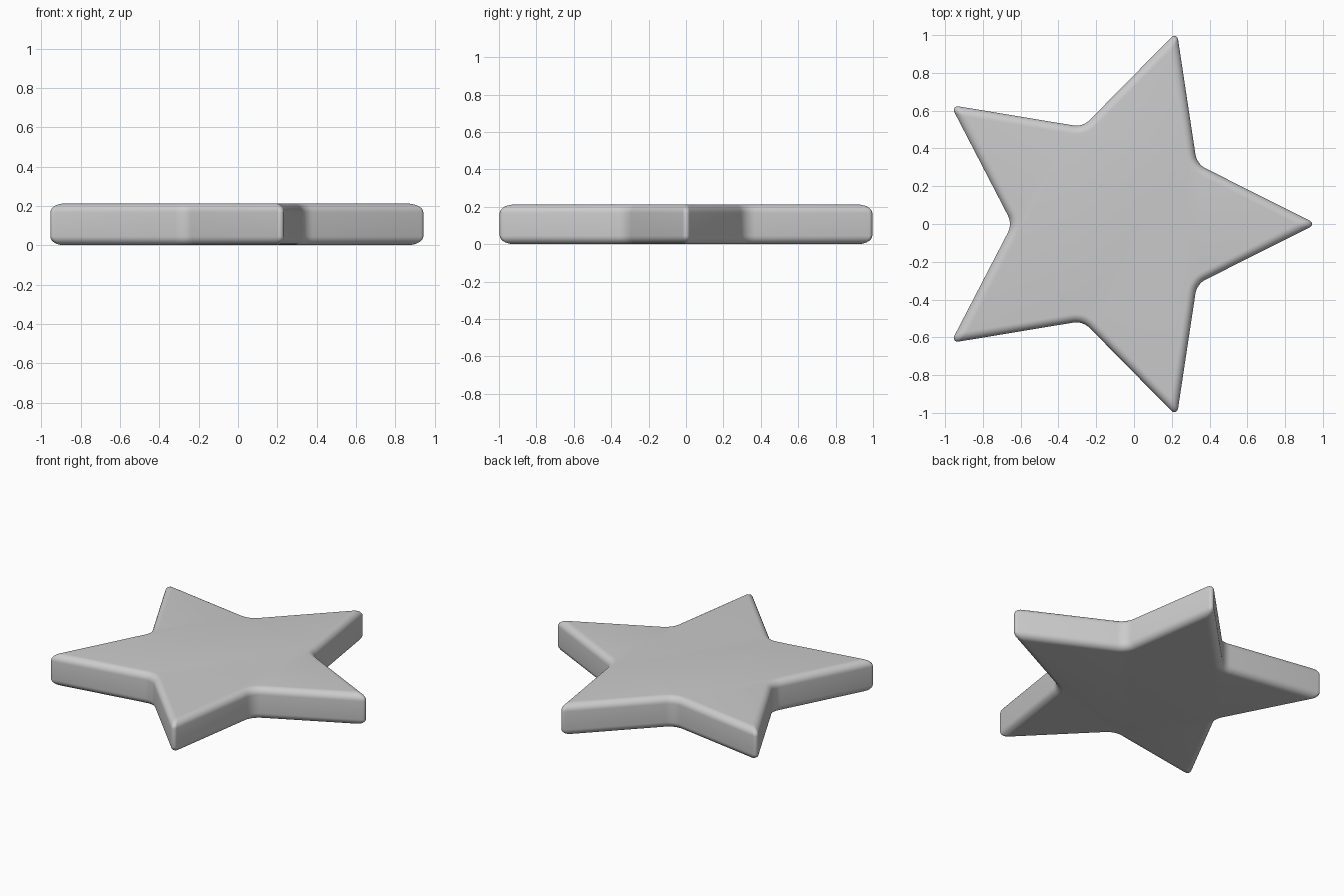
import bpy, bmesh
from math import sin, cos, pi, atan2
from mathutils import Vector

if "Cube" in bpy.data.objects:
    bpy.data.objects.remove(bpy.data.objects["Cube"])

CX, HEIGHT, EDGE = -0.104, 0.212, 0.045
TIP_R, NOTCH_R = 1.071, 0.54          # sharp star radii before filleting
TIP_FILLET, NOTCH_FILLET = 0.02, 0.10
ARC, STEPS = 6, 7

# half angles at tip and notch
tip_half = atan2(NOTCH_R * sin(pi / 5), TIP_R - NOTCH_R * cos(pi / 5))
notch_half = tip_half + pi / 5


def outline(inset):
    """Rounded star outline moved inward by inset, constant point count."""
    pts = []
    tip_apex = TIP_R - inset / sin(tip_half)
    notch_apex = NOTCH_R - inset / sin(notch_half)
    rt = max(TIP_FILLET - inset * 0.3, 0.005)
    rn = NOTCH_FILLET + inset
    for k in range(5):
        # convex tip arc
        a = k * 2 * pi / 5
        c, span = tip_apex - rt / sin(tip_half), pi / 2 - tip_half
        for i in range(ARC + 1):
            t = a + span * (2 * i / ARC - 1)
            pts.append((CX + c * cos(a) + rt * cos(t), c * sin(a) + rt * sin(t)))
        # concave notch arc
        a += pi / 5
        c, span = notch_apex + rn / sin(notch_half), pi / 2 - notch_half
        for i in range(ARC + 1):
            t = a + pi - span * (2 * i / ARC - 1)
            pts.append((CX + c * cos(a) + rn * cos(t), c * sin(a) + rn * sin(t)))
    return pts


# rounded edge profile: (inset, height) from bottom to top
quarter = [i * pi / 2 / STEPS for i in range(STEPS + 1)]
profile = [(EDGE * (1 - sin(t)), EDGE * (1 - cos(t))) for t in quarter]
profile += [(d, HEIGHT - z) for d, z in reversed(profile)]

# stack the outlines and skin them
bm = bmesh.new()
rings = [[bm.verts.new((x, y, z)) for x, y in outline(d)] for d, z in profile]
n = len(rings[0])
for lo, hi in zip(rings, rings[1:]):
    for i in range(n):
        j = (i + 1) % n
        bm.faces.new((lo[i], lo[j], hi[j], hi[i]))
bm.faces.new(rings[-1])
bm.faces.new(rings[0][::-1])
bmesh.ops.recalc_face_normals(bm, faces=bm.faces)

mesh = bpy.data.meshes.new("star")
bm.to_mesh(mesh)
bm.free()
star = bpy.data.objects.new("star", mesh)
bpy.context.collection.objects.link(star)
bpy.context.view_layer.objects.active = star
star.select_set(True)
bpy.ops.object.shade_smooth_by_angle(angle=0.7)
